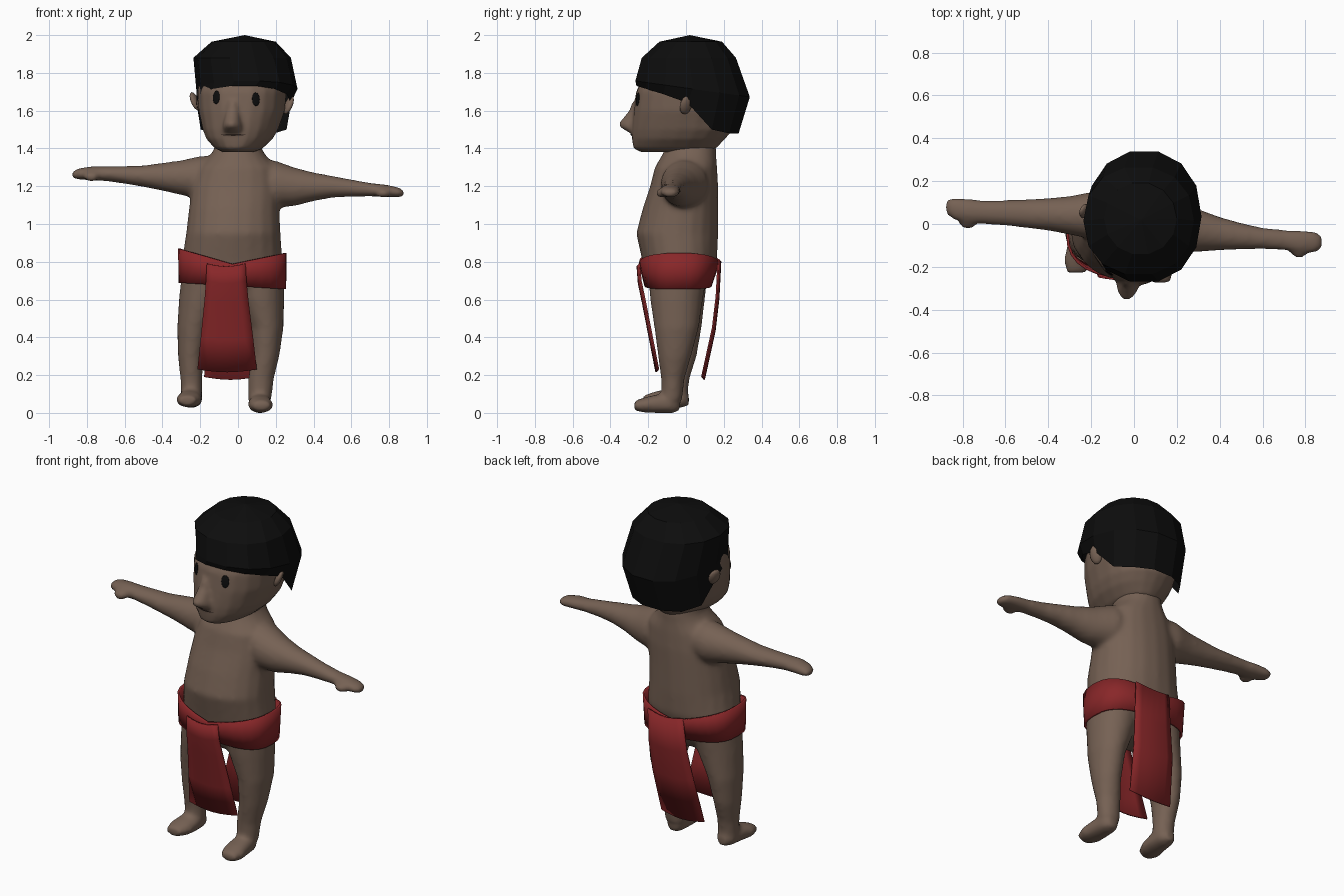
import bpy, bmesh, math
from mathutils import Vector, Matrix
from mathutils.bvhtree import BVHTree

if "Cube" in bpy.data.objects:
    bpy.data.objects.remove(bpy.data.objects["Cube"])


def material(name, color):
    m = bpy.data.materials.new(name)
    m.use_nodes = True
    m.diffuse_color = (*color, 1)
    m.node_tree.nodes["Principled BSDF"].inputs["Base Color"].default_value = (*color, 1)
    return m


SKIN = material("brown skin", (0.18, 0.12, 0.088))
BLACK = material("black hair", (0.004, 0.004, 0.004))
RED = material("red cloth", (0.25, 0.02, 0.022))
LIP = material("dark lip", (0.03, 0.018, 0.014))


def make(name, bm, mat, smooth=False):
    bmesh.ops.recalc_face_normals(bm, faces=bm.faces)
    mesh = bpy.data.meshes.new(name)
    bm.to_mesh(mesh)
    bm.free()
    ob = bpy.data.objects.new(name, mesh)
    bpy.context.collection.objects.link(ob)
    mesh.materials.append(mat)
    for p in mesh.polygons:
        p.use_smooth = smooth
    return ob


def power(v, e):
    return math.copysign(abs(v) ** e, v)


def skin_rings(bm, rings, cap=True):
    """Bridge lists of points into a tube."""
    rows = [[bm.verts.new(p) for p in r] for r in rings]
    n = len(rows[0])
    for a, b in zip(rows, rows[1:]):
        for i in range(n):
            j = (i + 1) % n
            bm.faces.new((a[i], a[j], b[j], b[i]))
    if cap:
        bm.faces.new(rows[0][::-1])
        bm.faces.new(rows[-1])
    return rows


def ellipse(c, r1, r2, axis="z", n=20, e=1.0):
    """Ring of points round centre c, across the given axis."""
    pts = []
    for i in range(n):
        t = 2 * math.pi * i / n
        u, v = r1 * power(math.cos(t), e), r2 * power(math.sin(t), e)
        off = {"z": (u, v, 0), "x": (0, u, v), "y": (u, 0, v)}[axis]
        pts.append(Vector(c) + Vector(off))
    return pts


def loft(bm, spec, axis="z", e=1.0):
    skin_rings(bm, [ellipse(s[:3], s[3], s[4], axis, e=e) for s in spec])


def ball(bm, c, r, rot=None, seg=12):
    m = Matrix.Translation(c) @ (rot or Matrix()) @ Matrix.Diagonal((*r, 1))
    bmesh.ops.create_uvsphere(bm, u_segments=seg, v_segments=seg // 2 + 2, radius=1, matrix=m)


def fuse(ob, voxel, rounds):
    """Blend overlapping volumes into one soft surface."""
    r = ob.modifiers.new("blend", "REMESH")
    r.mode, r.voxel_size, r.use_smooth_shade = "VOXEL", voxel, True
    s = ob.modifiers.new("soften", "SMOOTH")
    s.factor, s.iterations = 0.5, rounds


# Body: torso, arms, legs and feet
bm = bmesh.new()
loft(bm, [(-.03, -.04, .60, .17, .11), (-.03, -.04, .70, .26, .17), (-.03, -.035, .82, .265, .20),
          (-.025, -.047, .95, .25, .217), (-.02, -.03, 1.08, .24, .20), (-.01, -.01, 1.2, .235, .18),
          (0, 0, 1.3, .21, .165), (0, .015, 1.36, .15, .145), (0, .025, 1.4, .125, .135),
          (0, .03, 1.46, .12, .12)], e=0.92)
loft(bm, [(-.1, .03, 1.25, .11, .11), (-.2, .04, 1.245, .11, .115), (-.3, .04, 1.245, .09, .092),
          (-.4, .045, 1.25, .076, .074), (-.5, .048, 1.253, .067, .057), (-.6, .052, 1.26, .06, .047),
          (-.7, .055, 1.266, .056, .039), (-.78, .06, 1.268, .058, .037), (-.845, .072, 1.265, .052, .03),
          (-.88, .08, 1.26, .03, .016)], "x")
loft(bm, [(.1, 0, 1.23, .11, .115), (.2, -.01, 1.21, .125, .125), (.3, -.03, 1.197, .10, .102),
          (.4, -.045, 1.197, .078, .076), (.5, -.057, 1.197, .062, .058), (.6, -.067, 1.19, .05, .046),
          (.7, -.075, 1.182, .048, .036), (.78, -.083, 1.176, .055, .033), (.845, -.085, 1.168, .05, .028),
          (.88, -.085, 1.162, .03, .016)], "x")
ball(bm, (-.775, .005, 1.25), (.042, .03, .026))
ball(bm, (.77, -.13, 1.163), (.042, .03, .026))
loft(bm, [(-.17, -.04, .72, .13, .155), (-.195, -.04, .6, .118, .14), (-.235, -.035, .45, .087, .118),
          (-.25, -.035, .3, .068, .092), (-.247, -.045, .18, .058, .064), (-.245, -.05, .07, .056, .055)])
loft(bm, [(.115, -.045, .72, .13, .155), (.125, -.05, .6, .12, .14), (.152, -.05, .45, .089, .118),
          (.145, -.06, .3, .074, .088), (.122, -.07, .18, .068, .062), (.115, -.075, .07, .062, .055)])
for x, y, z, splay in ((-.245, 0, 0, -1), (.115, -.047, -.028, .3)):
    loft(bm, [(x, y + .015, z + .07, .03, .03), (x, y - .02, z + .077, .054, .05),
              (x + .005 * splay, y - .1, z + .077, .062, .05),
              (x + .017 * splay, y - .17, z + .07, .066, .041),
              (x + .025 * splay, y - .228, z + .066, .045, .025)], "y", 0.9)
body = make("body", bm, SKIN, True)
fuse(body, 0.014, 6)

# Head with nose, turned a little to its right
bm = bmesh.new()
loft(bm, [(.01, -.07, 1.38, .08, .17), (.01, -.06, 1.40, .125, .22), (.012, -.04, 1.45, .175, .248),
          (.015, -.018, 1.5, .20, .27), (.02, -.003, 1.6, .229, .275), (.02, .003, 1.7, .237, .268),
          (.02, .01, 1.8, .215, .225), (.02, .02, 1.88, .15, .15)], e=0.93)
loft(bm, [(0, -.265, 1.65, .02, .02), (0, -.268, 1.6, .035, .035), (0, -.268, 1.535, .05, .09),
          (0, -.268, 1.515, .055, .088), (0, -.265, 1.485, .055, .04)])
bmesh.ops.rotate(bm, verts=bm.verts, cent=(.01, 0, 0), matrix=Matrix.Rotation(math.radians(-6), 3, "Z"))
head = make("head", bm, SKIN, True)
fuse(head, 0.012, 4)

# Ears
for name, x, y, z, side in (("right_ear", -.228, .06, 1.65, -1), ("left_ear", .268, 0, 1.63, 1)):
    bm = bmesh.new()
    ball(bm, (x, y, z), (.018, .036, .052), Matrix.Rotation(.45 * side, 4, "Z") @ Matrix.Rotation(.4 * side, 4, "Y"), 10)
    make(name, bm, SKIN, True)

# Faceted hair: rim, widest ring, crown rings and peak
def rim_height(p):
    return 1.65 - .31 * p.y if p.y < 0 else max(1.48, 1.65 - 1.1 * p.y)


bm = bmesh.new()
rim = ellipse((.03, .008, 0), .25, .277, n=14, e=.92)
wide = ellipse((.047, .035, 0), .268, .31, n=14, e=.92)
for p in rim:
    p.z = rim_height(p)
for p in wide:
    p.z = 1.72 - .14 * p.y
rows = skin_rings(bm, [rim, wide, ellipse((.022, .015, 1.88), .258, .255, n=14, e=.92),
                       ellipse((.03, .025, 1.965), .17, .17, n=14)], cap=False)
peak = bm.verts.new((.035, .02, 2.0))
for i, v in enumerate(rows[-1]):
    bm.faces.new((v, rows[-1][(i + 1) % 14], peak))
hair = make("hair", bm, BLACK)

# Eyes and mouth laid on the face
bpy.context.view_layer.update()
tree = BVHTree.FromObject(head, bpy.context.evaluated_depsgraph_get())


def on_face(x, z):
    hit, normal, _, _ = tree.ray_cast(Vector((x, -1, z)), Vector((0, 1, 0)))
    return (hit, normal) if hit else (Vector((x, -.27, z)), Vector((0, -1, 0)))


for name, x, z in (("right_eye", -.115, 1.67), ("left_eye", .095, 1.66)):
    hit, normal = on_face(x, z)
    bm = bmesh.new()
    ball(bm, hit, (.022, .036, .005), normal.to_track_quat("Z", "Y").to_matrix().to_4x4(), 16)
    make(name, bm, BLACK, True)

bm = bmesh.new()
rows = []
for i in range(9):
    x = -.09 + .13 * i / 8
    half = .005 * math.sin(math.pi * (i + .6) / 9.2)
    rows.append([bm.verts.new(on_face(x, 1.472 + s * half)[0] - Vector((0, .003, 0))) for s in (-1, 1)])
for a, b in zip(rows, rows[1:]):
    bm.faces.new((a[0], b[0], b[1], a[1]))
make("mouth", bm, LIP)


# Waist band, dipping at the front and back
def thicken(ob, t):
    ob.modifiers.new("thickness", "SOLIDIFY").thickness = t


low = ellipse((-.03, -.042, 0), .285, .178, n=28, e=.72)
top = ellipse((-.03, -.037, 0), .287, .213, n=28, e=.8)
for p in low:
    p.z = .67 - .06 * p.x
for p in top:
    p.z = .785 + .25 * abs(p.x + .03) - .04 * p.x
bm = bmesh.new()
skin_rings(bm, [low, [a.lerp(b, .5) for a, b in zip(low, top)], top], cap=False)
thicken(make("waist_band", bm, RED, True), .012)


# Hanging cloths: rows of height, depth, left edge, right edge
def flap(name, spec, bulge):
    bm = bmesh.new()
    rows = []
    for z, y, x0, x1 in spec:
        row = []
        for i in range(7):
            t = i / 6
            arch = math.sin(math.pi * t)
            row.append(bm.verts.new((x0 + (x1 - x0) * t, y + bulge * arch, z - .015 * arch)))
        rows.append(row)
    for a, b in zip(rows, rows[1:]):
        for i in range(6):
            bm.faces.new((a[i], b[i], b[i + 1], a[i + 1]))
    thicken(make(name, bm, RED, True), .008)


flap("front_flap", [(.79, -.25, -.165, .04), (.7, -.243, -.17, .045), (.6, -.222, -.177, .055),
                    (.4, -.183, -.197, .08), (.23, -.15, -.215, .10)], -.012)
flap("back_flap", [(.815, .175, -.1, .13), (.62, .165, -.12, .13), (.45, .145, -.15, .12),
                   (.19, .088, -.18, .1)], .012)
